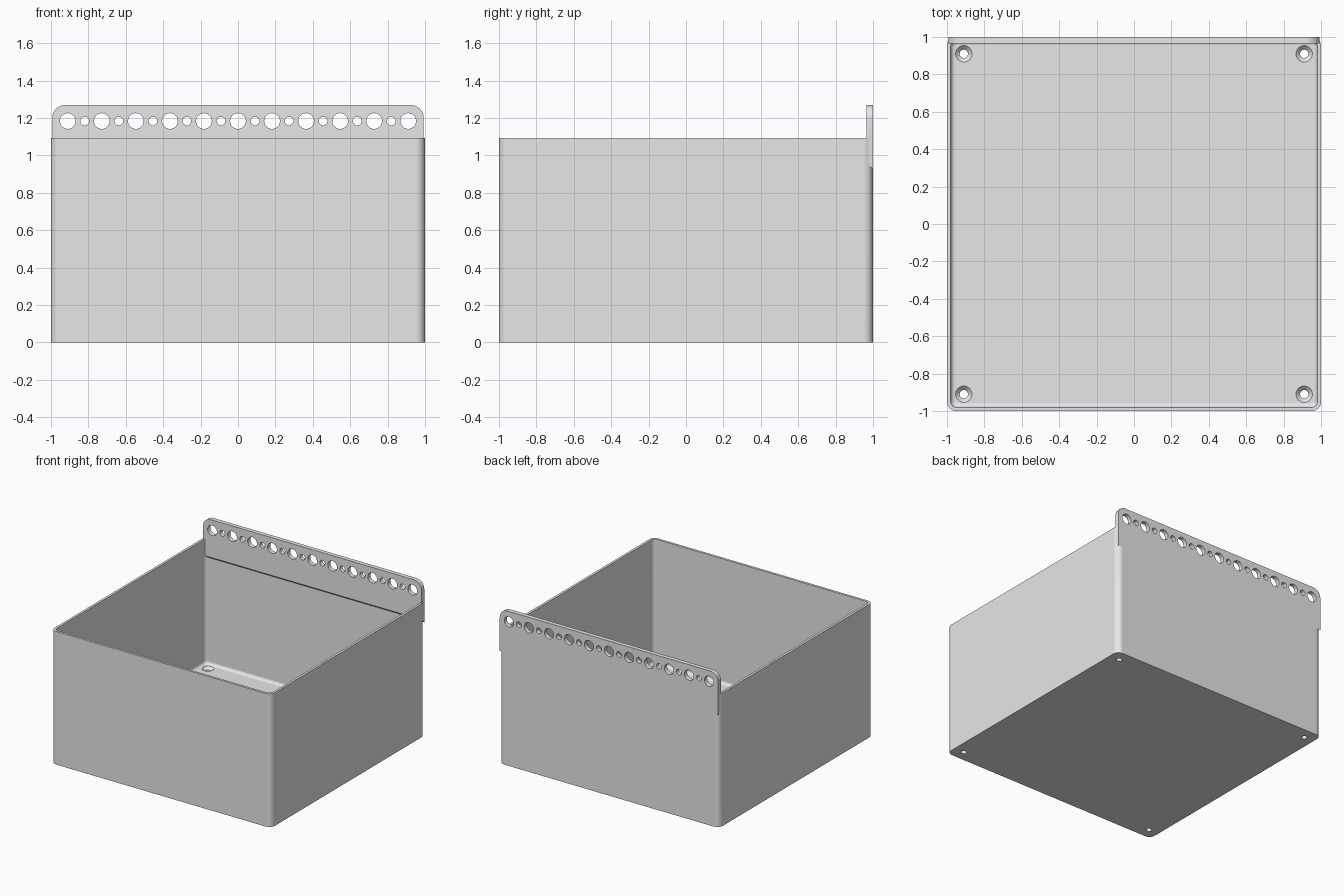
import bpy
import bmesh
from math import sin, cos, pi, radians
from mathutils import Vector

cube = bpy.data.objects.get("Cube")
if cube:
    bpy.data.objects.remove(cube, do_unlink=True)

HEIGHT, FLOOR, WALL, CORNER = 1.094, 0.07, 0.02, 0.05
RAIL_FRONT, RAIL_TOP, RAIL_HALF = 0.965, 1.27, 0.993

grey = bpy.data.materials.new("plain grey")
grey.use_nodes = True
grey.diffuse_color = (0.8, 0.8, 0.8, 1)
grey.node_tree.nodes["Principled BSDF"].inputs["Base Color"].default_value = (0.8, 0.8, 0.8, 1)


def arc(cx, cy, r, start, sweep, steps):
    return [(cx + r * cos(start + sweep * i / steps), cy + r * sin(start + sweep * i / steps))
            for i in range(steps + 1)]


def rounded_square(half, r, z):
    c = half - r
    corners = [(c, c), (-c, c), (-c, -c), (c, -c)]
    return [Vector((x, y, z)) for k, (cx, cy) in enumerate(corners)
            for x, y in arc(cx, cy, r, k * pi / 2, pi / 2, 8)]


def loft(bm, rings):
    """Skin a stack of equal rings and cap both ends."""
    loops = [[bm.verts.new(p) for p in ring] for ring in rings]
    n = len(loops[0])
    for a, b in zip(loops, loops[1:]):
        for i in range(n):
            j = (i + 1) % n
            bm.faces.new((a[i], a[j], b[j], b[i]))
    bm.faces.new(loops[0][::-1])
    bm.faces.new(loops[-1])


def make(name, stacks):
    bm = bmesh.new()
    for rings in stacks:
        loft(bm, rings)
    bmesh.ops.recalc_face_normals(bm, faces=bm.faces)
    mesh = bpy.data.meshes.new(name)
    bm.to_mesh(mesh)
    bm.free()
    mesh.materials.append(grey)
    ob = bpy.data.objects.new(name, mesh)
    bpy.context.collection.objects.link(ob)
    return ob


def combine(target, tool, operation):
    """Apply a boolean and discard the tool object."""
    mod = target.modifiers.new("combine", 'BOOLEAN')
    mod.operation, mod.solver, mod.object = operation, 'EXACT', tool
    bpy.context.view_layer.objects.active = target
    bpy.ops.object.modifier_apply(modifier=mod.name)
    bpy.data.objects.remove(tool, do_unlink=True)


# Outer body of the box
box = make("open_box", [[rounded_square(1, CORNER, 0), rounded_square(1, CORNER, HEIGHT)]])

# Cavity with a small fillet around the floor
fillet = 0.025
cavity = []
for i in range(7):
    a = pi / 2 * i / 6
    inset = fillet * (1 - sin(a))
    cavity.append(rounded_square(1 - WALL - inset, CORNER - WALL - inset + 0.002,
                                 FLOOR + fillet * (1 - cos(a))))
cavity.append(rounded_square(1 - WALL, CORNER - WALL + 0.002, HEIGHT + 0.1))
combine(box, make("cavity_cutter", [cavity]), 'DIFFERENCE')


# Countersunk screw holes in the floor corners
def screw_hole(x, y):
    levels = [(0.022, -0.05), (0.022, FLOOR - 0.022), (0.044, FLOOR), (0.044, FLOOR + 0.02)]
    return [[Vector((px, py, z)) for px, py in arc(x, y, r, 0, 2 * pi, 32)[:-1]]
            for r, z in levels]


screws = [screw_hole(x, y) for x in (-0.91, 0.91) for y in (-0.91, 0.91)]
combine(box, make("screw_cutter", screws), 'DIFFERENCE')


# Hanging rail along the back, with a sloped underside
def rail_outline(y, bottom):
    r = 0.07
    c, top = RAIL_HALF - r, RAIL_TOP - r
    pts = [(-RAIL_HALF, bottom), (RAIL_HALF, bottom)]
    pts += arc(c, top, r, 0, pi / 2, 10) + arc(-c, top, r, pi / 2, pi / 2, 10)
    return [Vector((x, y, z)) for x, z in pts]


rail = make("hanging_rail", [[rail_outline(RAIL_FRONT, 0.96), rail_outline(1, 0.925)]])


# Alternating large and small holes through the rail
def rail_hole(x, r):
    return [[Vector((px, y, pz)) for px, pz in arc(x, 1.184, r, 0, 2 * pi, 32)[:-1]]
            for y in (0.9, 1.1)]


holes = [rail_hole(0.091 * i, 0.023 if i % 2 else 0.042) for i in range(-10, 11)]
combine(rail, make("rail_hole_cutter", holes), 'DIFFERENCE')
combine(box, rail, 'UNION')
box.name = "open_box_with_hanging_rail"

# Smooth rounded corners, crisp flat walls
bpy.ops.object.select_all(action='DESELECT')
box.select_set(True)
bpy.context.view_layer.objects.active = box
bpy.ops.object.shade_smooth_by_angle(angle=radians(30))
weighted = box.modifiers.new("flat_walls", 'WEIGHTED_NORMAL')
weighted.keep_sharp = True
